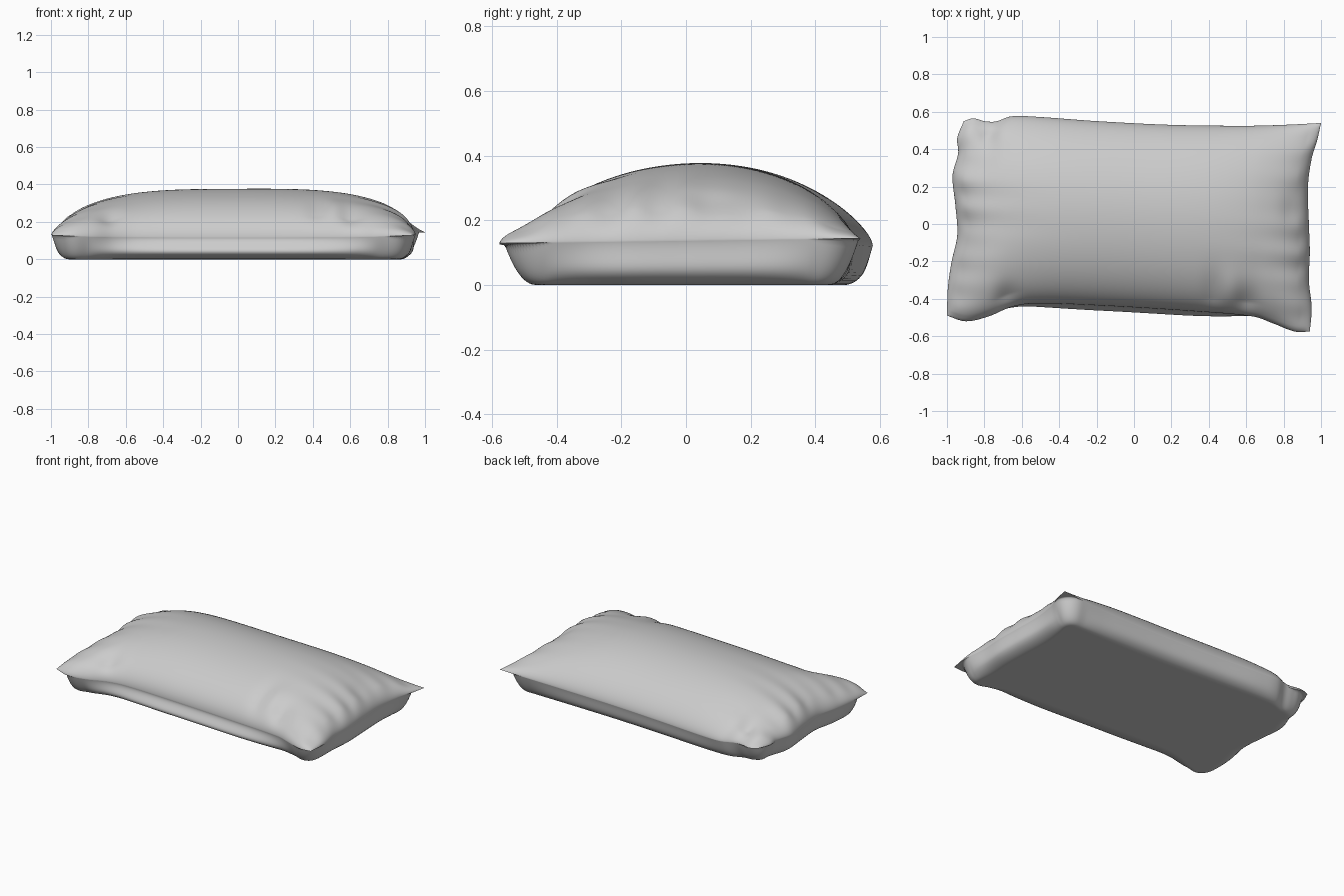
import bpy, bmesh, math
from mathutils import Vector

if "Cube" in bpy.data.objects:
    bpy.data.objects.remove(bpy.data.objects["Cube"])

NX, NY = 130, 100

# Seam outline, one run of points per side of the pillow
FRONT = [(-1, -.49), (-.9, -.52), (-.78, -.495), (-.66, -.445), (-.54, -.425), (-.2, -.435),
         (.3, -.465), (.64, -.495), (.74, -.53), (.86, -.575), (.94, -.575)]
BACK = [(-.91, .55), (-.86, .565), (-.8, .55), (-.74, .548), (-.66, .575), (-.55, .575),
        (-.2, .55), (.2, .53), (.6, .525), (.8, .53), (1, .54)]
LEFT = [(-.49, -1), (-.34, -.995), (-.2, -.975), (-.06, -.945), (.1, -.955), (.26, -.97),
        (.38, -.94), (.46, -.945), (.55, -.91)]
RIGHT = [(-.575, .94), (-.45, .95), (-.3, .935), (-.15, .94), (0, .935), (.2, .93),
         (.35, .95), (.45, .98), (.54, 1)]


def curve(pts, s):
    """Smooth curve through pts; returns (key, value) at fraction s."""
    k = pts[0][0] + (pts[-1][0] - pts[0][0]) * s
    n = len(pts)
    i = max(j for j in range(n - 1) if j == 0 or pts[j][0] <= k)

    def slope(j):
        a, b = pts[max(j - 1, 0)], pts[min(j + 1, n - 1)]
        return (b[1] - a[1]) / (b[0] - a[0])
    (x0, y0), (x1, y1) = pts[i], pts[i + 1]
    h = x1 - x0
    t = (k - x0) / h
    y = ((2*t**3 - 3*t*t + 1) * y0 + (t**3 - 2*t*t + t) * h * slope(i)
         + (3*t*t - 2*t**3) * y1 + (t**3 - t*t) * h * slope(i + 1))
    return k, y


def patch(s, t):
    """Blend the four seam curves into a flat patch."""
    f, b = Vector(curve(FRONT, s)), Vector(curve(BACK, s))
    l, r = Vector(curve(LEFT, t)).yx, Vector(curve(RIGHT, t)).yx
    corners = ((1-s)*(1-t)*Vector((-1, -.49)) + s*(1-t)*Vector((.94, -.575))
               + (1-s)*t*Vector((-.91, .55)) + s*t*Vector((1, .54)))
    return f*(1-t) + b*t + l*(1-s) + r*s - corners


def gauss(x, y, cx, cy, rx, ry):
    return math.exp(-((x-cx)/rx)**2 - ((y-cy)/ry)**2)


def seam_z(s, t):
    return .115 + .015*s*t + .014*(2*s-1)**4


def wrinkle(s, t, x, y):
    """Gathers running in from the short ends, fading at seam and centre."""
    d = min(s, 1-s) * 2
    e = min(t, 1-t)
    fade = min(d/.06, 1) * math.exp(-d/.13) * min(e/.03, 1)
    return fade * (math.sin(27*y + 2*math.sin(7*y + x)) + .5*math.sin(46*y + 3*x))


def upper(s, t):
    u, v = 2*s-1, 2*t-1
    p = patch(s, t)
    h = max(1-abs(u)**3.4, 0)**.56 * max(1-v*v, 0)**(.53 if v < 0 else .62)
    z = seam_z(s, t) + .258*h + .008*wrinkle(s, t, p.x, p.y)
    inside = min(1, 14*min(s, 1-s, t, 1-t))
    # soft dents beside the corners
    for cx, cy, rx, ry, a in ((-.68, -.41, .06, .08, -.025), (.42, -.38, .05, .13, -.012),
                              (.6, -.44, .06, .09, -.025), (.52, -.36, .05, .1, .01),
                              (-.78, .48, .05, .07, -.02), (.85, .08, .05, .08, -.01)):
        z += a * gauss(p.x, p.y, cx, cy, rx, ry) * inside
    return p.x, p.y, z


def lower(s, t):
    p = patch(s, t)
    # distance inward from a rounded-corner rectangle leaves soft ears at the corners
    R = .15
    qx = max(R - 1.92*min(s, 1-s), 0)
    qy = max(R - 1.06*min(t, 1-t), 0)
    d = max(R - math.hypot(qx, qy), 0)
    h = 1 - (1 - min(d/.09, 1))**2.2
    z = seam_z(s, t) * (1-h)
    # sides bulge out below the seam between the corners
    belly = math.sin(math.pi * h**2)**.8 if 0 < h < 1 else 0
    mid_x = max(0, 1 - abs((2*s-1)/.8)**4) if qy > qx else 0
    mid_y = max(0, 1 - abs((2*t-1)/.75)**4) if qx > qy else 0
    y = p.y + (-.06 if t < .5 else .015) * mid_x * belly
    x = p.x + (.03 if s > .5 else -.02) * mid_y * belly
    return x, y, max(z, 0)


def add_sheet(bm, func, flip):
    rows = [[bm.verts.new(func(.5-.5*math.cos(math.pi*i/NX), .5-.5*math.cos(math.pi*j/NY)))
             for i in range(NX+1)] for j in range(NY+1)]
    for j in range(NY):
        for i in range(NX):
            q = [rows[j][i], rows[j][i+1], rows[j+1][i+1], rows[j+1][i]]
            bm.faces.new(q[::-1] if flip else q)
    return rows


# Top and bottom cloth panels, joined along the seam
bm = bmesh.new()
top = add_sheet(bm, upper, False)
bottom = add_sheet(bm, lower, True)
weld = {}
for j in range(NY+1):
    for i in range(NX+1):
        if i in (0, NX) or j in (0, NY):
            weld[bottom[j][i]] = top[j][i]
bmesh.ops.weld_verts(bm, targetmap=weld)

mesh = bpy.data.meshes.new("pillow")
bm.to_mesh(mesh)
bm.free()
pillow = bpy.data.objects.new("pillow", mesh)
bpy.context.collection.objects.link(pillow)
bpy.context.view_layer.objects.active = pillow
pillow.select_set(True)
bpy.ops.object.shade_smooth_by_angle(angle=math.radians(75))
